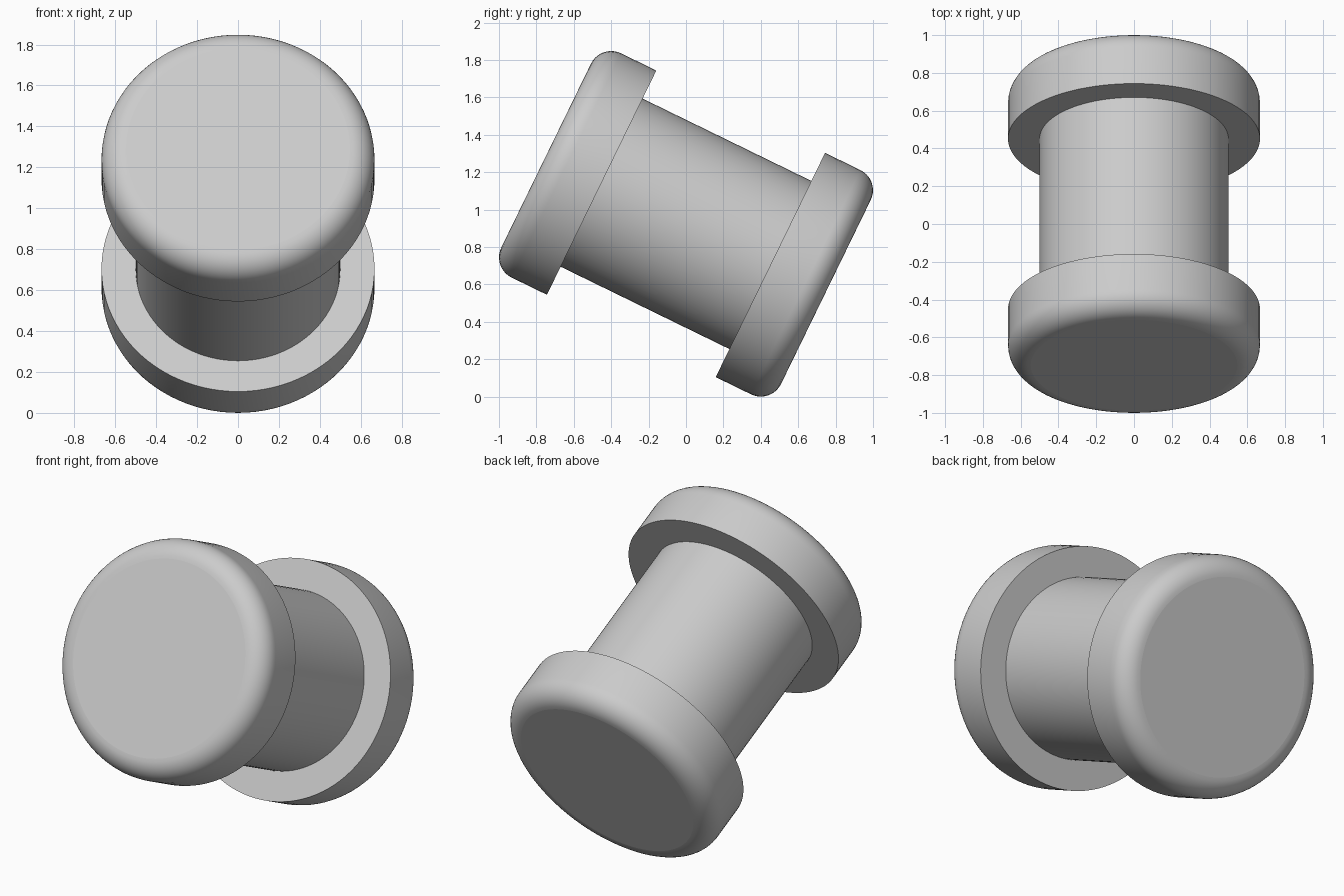
import bpy
import bmesh
from math import radians, sin, cos, pi

cube = bpy.data.objects.get("Cube")
if cube:
    bpy.data.objects.remove(cube)

CENTRE = (0, 0, 0.924)
TILT = radians(64)
SIDES = 96
BARREL_R, CAP_R = 0.5, 0.667
INNER, OUTER, FILLET = 0.502, 0.832, 0.12

grey = bpy.data.materials.new("plain grey")
grey.use_nodes = True
grey.diffuse_color = (0.6, 0.6, 0.6, 1)
grey.node_tree.nodes["Principled BSDF"].inputs["Base Color"].default_value = (0.6, 0.6, 0.6, 1)


def lathe(name, profile, tilt):
    """Turn a (radius, height) profile about its axis and close both ends."""
    bm = bmesh.new()
    rings = []
    for r, h in profile:
        rings.append([bm.verts.new((r * cos(2 * pi * i / SIDES), r * sin(2 * pi * i / SIDES), h))
                      for i in range(SIDES)])
    for low, high in zip(rings, rings[1:]):
        for i in range(SIDES):
            j = (i + 1) % SIDES
            bm.faces.new((low[i], low[j], high[j], high[i])).smooth = True
    bm.faces.new(rings[0][::-1])
    bm.faces.new(rings[-1])
    # Crisp rims beside the flat ends
    for face in bm.faces:
        if len(face.verts) > 4:
            for edge in face.edges:
                edge.smooth = False
    mesh = bpy.data.meshes.new(name)
    bm.to_mesh(mesh)
    bm.free()
    mesh.materials.append(grey)
    obj = bpy.data.objects.new(name, mesh)
    obj.location = CENTRE
    obj.rotation_euler.x = tilt
    bpy.context.collection.objects.link(obj)
    return obj


# Central barrel between the caps
lathe("barrel", [(BARREL_R, -INNER), (BARREL_R, INNER)], TILT)

# Two matching caps with rounded outer rims
STEPS = 10
cap = [(CAP_R, INNER)]
for k in range(STEPS + 1):
    a = pi / 2 * k / STEPS
    cap.append((CAP_R - FILLET + FILLET * cos(a), OUTER - FILLET + FILLET * sin(a)))
lathe("front_cap", cap, TILT)
lathe("back_cap", cap, TILT + pi)
